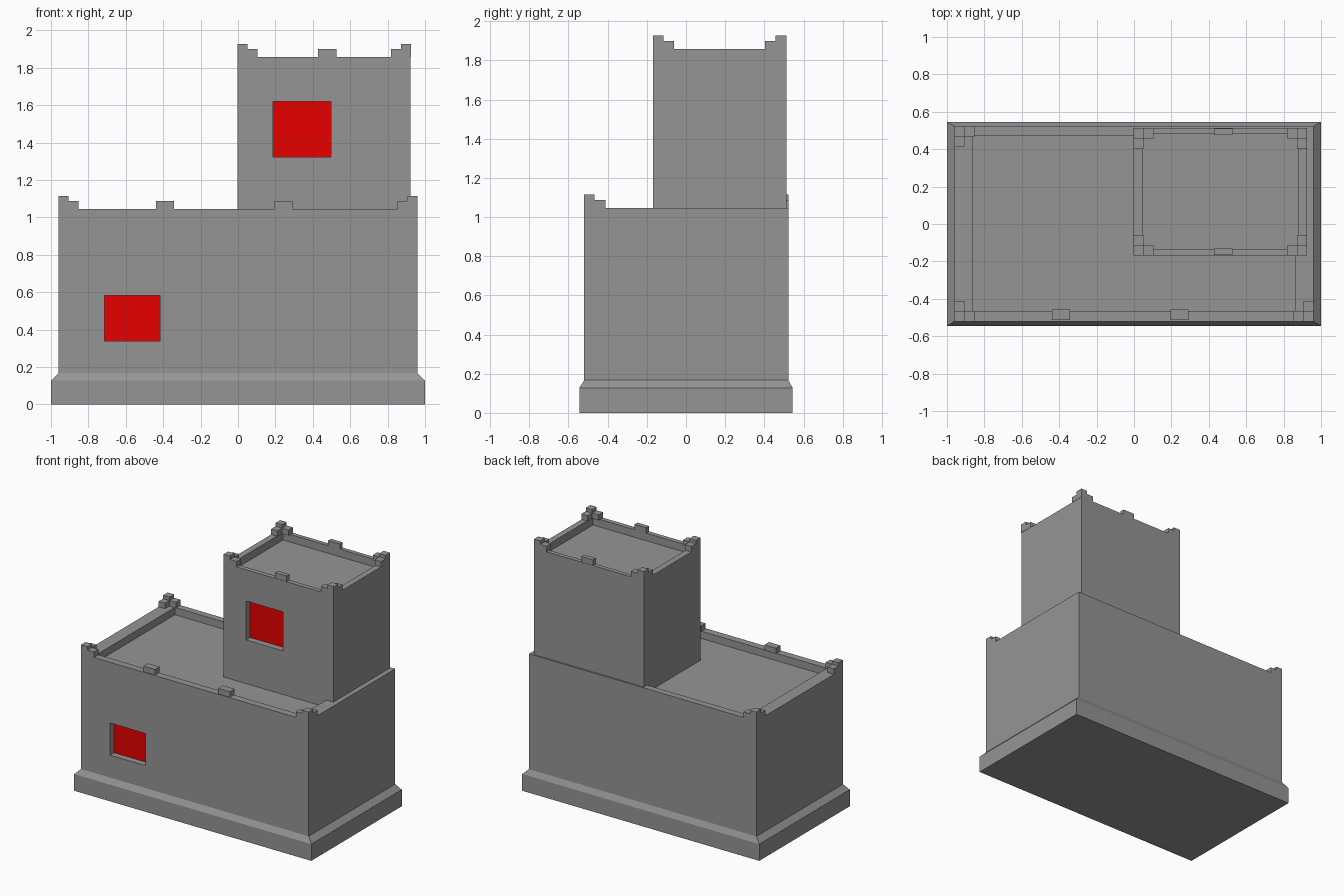
import bpy, bmesh

if "Cube" in bpy.data.objects:
    bpy.data.objects.remove(bpy.data.objects["Cube"])


def material(name, rgb):
    mat = bpy.data.materials.new(name)
    mat.diffuse_color = (*rgb, 1)
    mat.use_nodes = True
    mat.node_tree.nodes["Principled BSDF"].inputs["Base Color"].default_value = mat.diffuse_color
    return mat


stone = material("stone", (0.3, 0.3, 0.3))
red = material("red", (0.8, 0, 0))


def loft(name, rings, mat=stone):
    """Stack rectangles (x0, x1, y0, y1, z) into a closed solid."""
    bm = bmesh.new()
    loops = [[bm.verts.new(p) for p in ((a, c, z), (b, c, z), (b, d, z), (a, d, z))]
             for a, b, c, d, z in rings]
    for lo, hi in zip(loops, loops[1:]):
        for i in range(4):
            j = (i + 1) % 4
            bm.faces.new((lo[i], lo[j], hi[j], hi[i]))
    bm.faces.new(loops[0][::-1])
    bm.faces.new(loops[-1])
    bmesh.ops.recalc_face_normals(bm, faces=bm.faces)
    mesh = bpy.data.meshes.new(name)
    bm.to_mesh(mesh)
    bm.free()
    mesh.materials.append(mat)
    ob = bpy.data.objects.new(name, mesh)
    bpy.context.collection.objects.link(ob)
    return ob


def box(name, xs, ys, zs, mat=stone):
    x0, x1 = sorted(xs)
    y0, y1 = sorted(ys)
    return loft(name, [(x0, x1, y0, y1, zs[0]), (x0, x1, y0, y1, zs[1])], mat)


def corner(name, x, y, sx, sy, z):
    """Tall block on the corner with a lower block along each wall."""
    s = 0.054
    box(name + "_post", (x, x + sx * s), (y, y + sy * s), (z, z + 0.068))
    box(name + "_step_x", (x + sx * s, x + sx * 2 * s), (y, y + sy * s), (z, z + 0.042))
    box(name + "_step_y", (x, x + sx * s), (y + sy * s, y + sy * 2 * s), (z, z + 0.042))


def window(wall, name, xs, zs, y):
    """Recess a window into the front wall and set a red pane at its back."""
    cutter = box(name + "_cutter", xs, (y - 0.1, y + 0.05), zs)
    cutter.hide_render = True
    mod = wall.modifiers.new(name, 'BOOLEAN')
    mod.operation = 'DIFFERENCE'
    mod.solver = 'EXACT'
    mod.object = cutter
    bpy.context.view_layer.objects.active = wall
    bpy.ops.object.modifier_apply(modifier=mod.name)
    bpy.data.objects.remove(cutter)
    box(name + "_pane", xs, (y + 0.048, y + 0.06), zs, red)


# Sloped plinth
loft("plinth", [(-1, 1, -.545, .545, 0), (-1, 1, -.545, .545, .127), (-.96, .96, -.52, .523, .167)])

# Main hall with sunken roof
hall_top = 1.046
hall = loft("hall", [(-.96, .96, -.52, .523, .167), (-.96, .96, -.52, .523, hall_top),
                     (-.863, .863, -.465, .472, hall_top), (-.863, .863, -.465, .472, 0.99)])
window(hall, "hall_window", (-.715, -.418), (.338, .583), -.52)

# Tower with sunken roof
tower_top = 1.858
tower = loft("tower", [(-.003, .923, -.168, .512, .98), (-.003, .923, -.168, .512, tower_top),
                       (.045, .877, -.133, .48, tower_top), (.045, .877, -.133, .48, 1.80)])
window(tower, "tower_window", (.187, .497), (1.323, 1.62), -.168)

# Hall battlements (the tower fills the back right corner)
for name, x, y, sx, sy in (("front_left", -.96, -.52, 1, 1), ("front_right", .96, -.52, -1, 1),
                           ("back_left", -.96, .523, 1, -1)):
    corner("hall_" + name, x, y, sx, sy, hall_top)
for i, x in enumerate((-.39, .243)):
    box(f"hall_merlon_{i}", (x - .049, x + .049), (-.513, -.457), (hall_top, hall_top + .042))

# Tower battlements
for xn, x, sx in (("left", -.003, 1), ("right", .925, -1)):
    for yn, y, sy in (("front", -.168, 1), ("back", .512, -1)):
        corner(f"tower_{yn}_{xn}", x, y, sx, sy, tower_top)
for yn, ys in (("front", (-.166, -.131)), ("back", (.475, .51))):
    box(f"tower_merlon_{yn}", (.428, .526), ys, (tower_top, tower_top + .042))
